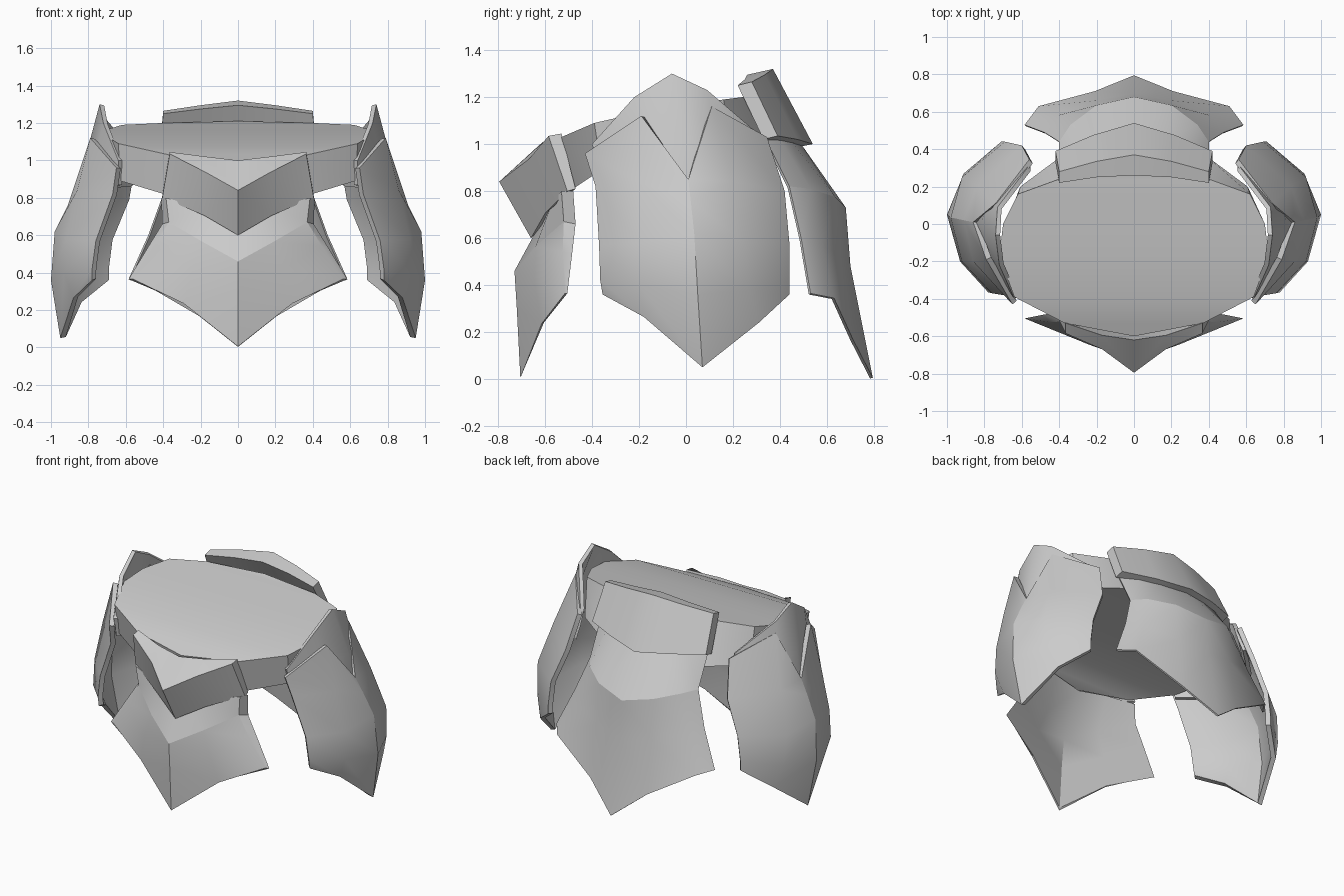
import bpy, bmesh, math
from mathutils import Vector

grey = bpy.data.materials.new("plain grey")
grey.diffuse_color = (0.6, 0.6, 0.6, 1)


def finish(name, bm, mods=(), angle=28):
    """Turn a bmesh into a named object, with modifiers and smooth shading."""
    me = bpy.data.meshes.new(name)
    bm.to_mesh(me)
    bm.free()
    me.materials.append(grey)
    ob = bpy.data.objects.new(name, me)
    bpy.context.collection.objects.link(ob)
    for kind, settings in mods:
        m = ob.modifiers.new(kind.lower(), kind)
        for key, value in settings.items():
            setattr(m, key, value)
    bpy.ops.object.select_all(action='DESELECT')
    ob.select_set(True)
    bpy.context.view_layer.objects.active = ob
    bpy.ops.object.convert(target='MESH')
    bpy.ops.object.shade_smooth_by_angle(angle=math.radians(angle))
    return ob


MIRROR = ('MIRROR', {'use_clip': True, 'merge_threshold': 0.001})


def fill(bm, a, b):
    """Quads between two rows of vertices."""
    for i in range(len(a) - 1):
        bm.faces.new((a[i], a[i + 1], b[i + 1], b[i]))


def crease(bm, line):
    """Keep the edges along a line of vertices sharp."""
    for a, b in zip(line, line[1:]):
        bm.edges.get((a, b)).smooth = False


def sheet(name, rows, thickness, angle=40, row=None, col=None):
    """Armour plate: grid of points, faced outwards, mirrored and thickened inwards."""
    bm = bmesh.new()
    grid = [[bm.verts.new(p) for p in r] for r in rows]
    for a, b in zip(grid, grid[1:]):
        fill(bm, a, b)
    if row is not None:
        crease(bm, grid[row])
    if col is not None:
        crease(bm, [r[col] for r in grid])
    bm.normal_update()
    out = sum(f.normal.dot(f.calc_center_median() - Vector((0, 0, 0.6))) for f in bm.faces)
    if out < 0:
        bmesh.ops.reverse_faces(bm, faces=bm.faces[:])
    return finish(name, bm, [MIRROR, ('SOLIDIFY', {'thickness': thickness, 'offset': -1})], angle)


def slab(name, front, back, angle=28, row=None):
    """Closed plate with its own front and back surfaces, mirrored at x = 0."""
    bm = bmesh.new()
    f, b = [[[bm.verts.new(p) for p in r] for r in g] for g in (front, back)]
    for g in (f, b):
        for r, s in zip(g, g[1:]):
            fill(bm, r, s)
    fill(bm, f[0], b[0])
    fill(bm, f[-1], b[-1])
    fill(bm, [r[-1] for r in f], [r[-1] for r in b])
    if row is not None:
        crease(bm, f[row])
    bmesh.ops.recalc_face_normals(bm, faces=bm.faces[:])
    return finish(name, bm, [MIRROR], angle)


# Belt: closed band, tilted down to the front (top x, y, z, band height, inset)
half = [(0, -0.60, 1.00, 0.22, 0.05), (0.37, -0.53, 1.03, 0.22, 0.05),
        (0.64, -0.39, 1.09, 0.20, 0.03), (0.72, -0.17, 1.14, 0.22, 0.0),
        (0.70, 0.0, 1.165, 0.24, 0.0), (0.62, 0.16, 1.19, 0.25, 0.04),
        (0.40, 0.24, 1.20, 0.26, 0.12), (0, 0.28, 1.21, 0.26, 0.2)]
ring = half + [(-x, *rest) for x, *rest in half[-2:0:-1]]
bm = bmesh.new()
top = [bm.verts.new((x, y, z)) for x, y, z, h, s in ring]
low = [bm.verts.new((x * 0.98, y + s, z - h)) for x, y, z, h, s in ring]
for i in range(len(ring)):
    j = (i + 1) % len(ring)
    bm.faces.new((top[i], top[j], low[j], low[i]))
for loop in (top, low):
    # Caps run across the belt in strips
    n = len(loop)
    bm.faces.new((loop[0], loop[1], loop[n - 1]))
    for i in range(1, len(half) - 2):
        bm.faces.new((loop[i], loop[i + 1], loop[n - i - 1], loop[n - i]))
    k = len(half) - 1
    bm.faces.new((loop[k - 1], loop[k], loop[k + 1]))
bmesh.ops.recalc_face_normals(bm, faces=bm.faces[:])
finish("belt", bm)

# Front and back belt plates: rows are top and bottom edges, outside then inside
slab("front_buckle", [
    [(0, -0.795, 0.84), (0.17, -0.67, 0.935), (0.365, -0.585, 1.035)],
    [(0, -0.66, 0.60), (0.18, -0.60, 0.705), (0.405, -0.505, 0.80)]], [
    [(0, -0.62, 1.00), (0.17, -0.595, 1.02), (0.365, -0.53, 1.045)],
    [(0, -0.55, 0.70), (0.18, -0.53, 0.76), (0.405, -0.47, 0.81)]])
slab("back_buckle", [
    [(0, 0.37, 1.32), (0.20, 0.335, 1.295), (0.40, 0.28, 1.265)],
    [(0, 0.54, 1.00), (0.22, 0.475, 1.02), (0.42, 0.39, 1.035)]], [
    [(0, 0.26, 1.295), (0.20, 0.25, 1.275), (0.40, 0.22, 1.25)],
    [(0, 0.44, 0.98), (0.22, 0.40, 1.00), (0.42, 0.33, 1.02)]])

# Front skirt: short collar bending into a pointed flap, nearly flat behind
slab("front_skirt", [
    [(0, -0.60, 0.70), (0.20, -0.57, 0.75), (0.385, -0.53, 0.80)],
    [(0, -0.73, 0.46), (0.19, -0.64, 0.565), (0.37, -0.52, 0.67)],
    [(0, -0.72, 0.30), (0.24, -0.645, 0.42), (0.45, -0.525, 0.54)],
    [(0, -0.705, 0.005), (0.29, -0.615, 0.235), (0.56, -0.515, 0.365)]], [
    [(0, -0.52, 0.76), (0.20, -0.50, 0.79), (0.41, -0.48, 0.80)],
    [(0, -0.66, 0.48), (0.20, -0.575, 0.57), (0.405, -0.47, 0.66)],
    [(0, -0.68, 0.30), (0.26, -0.59, 0.42), (0.485, -0.485, 0.53)],
    [(0, -0.70, 0.02), (0.29, -0.605, 0.24), (0.585, -0.505, 0.365)]], 30, 1)

# Back skirt: collar tucked under the buckle, and flared pointed flap
sheet("back_skirt", [
    [(0, 0.49, 1.00), (0.17, 0.45, 1.01), (0.30, 0.40, 1.02), (0.40, 0.34, 1.02)],
    [(0, 0.68, 0.73), (0.20, 0.635, 0.775), (0.34, 0.53, 0.81), (0.40, 0.44, 0.82)],
    [(0, 0.70, 0.48), (0.20, 0.66, 0.52), (0.41, 0.58, 0.57), (0.48, 0.49, 0.60)],
    [(0, 0.795, 0.005), (0.21, 0.71, 0.17), (0.51, 0.63, 0.345), (0.585, 0.53, 0.365)]],
    0.012, 50, row=1)

# Hip guards: notched outer plate with a ridge down the middle
sheet("hip_guard", [
    [(0.65, -0.43, 0.96), (0.79, -0.19, 1.12), (0.86, 0.01, 0.85),
     (0.74, 0.11, 1.16), (0.56, 0.345, 1.03)],
    [(0.67, -0.385, 0.82), (0.86, -0.20, 0.84), (0.91, 0.02, 0.76),
     (0.84, 0.20, 0.84), (0.60, 0.42, 0.80)],
    [(0.76, -0.37, 0.57), (0.92, -0.20, 0.58), (0.98, 0.035, 0.62),
     (0.92, 0.25, 0.58), (0.69, 0.44, 0.58)],
    [(0.78, -0.365, 0.42), (0.93, -0.20, 0.40), (1.0, 0.05, 0.36),
     (0.91, 0.27, 0.38), (0.71, 0.44, 0.42)],
    [(0.78, -0.355, 0.36), (0.88, -0.18, 0.265), (0.95, 0.07, 0.05),
     (0.86, 0.31, 0.24), (0.71, 0.44, 0.36)]], 0.03, 45, col=2)

# Hip crests: pointed plates between belt and hip guards
sheet("hip_crest", [
    [(0.64, -0.40, 1.00), (0.72, -0.22, 1.20), (0.74, -0.06, 1.30),
     (0.73, 0.09, 1.23), (0.57, 0.30, 1.05)],
    [(0.64, -0.38, 0.93), (0.77, -0.20, 0.98), (0.82, 0.0, 1.00),
     (0.77, 0.14, 0.98), (0.57, 0.34, 0.95)],
    [(0.64, -0.37, 0.87), (0.79, -0.20, 0.85), (0.85, 0.01, 0.80),
     (0.77, 0.19, 0.85), (0.58, 0.37, 0.87)]], 0.025, 45)
